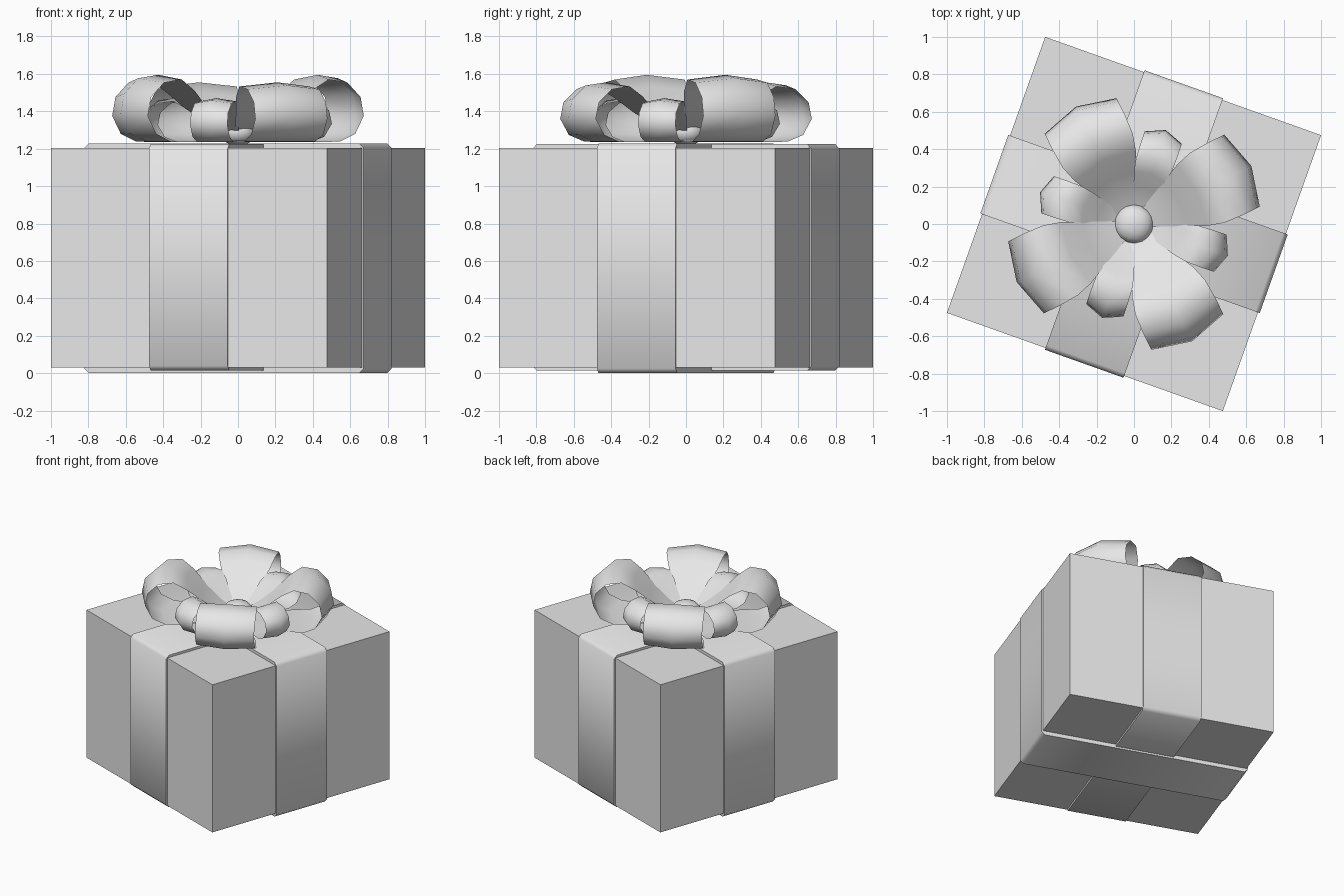
import bpy, bmesh, math
from mathutils import Matrix

cube = bpy.data.objects.get("Cube")
if cube:
    bpy.data.objects.remove(cube, do_unlink=True)

grey = bpy.data.materials.new("light_grey")
grey.use_nodes = True
grey.diffuse_color = (0.8, 0.8, 0.8, 1)
grey.node_tree.nodes["Principled BSDF"].inputs["Base Color"].default_value = (0.8, 0.8, 0.8, 1)

TURN = math.radians(-19.6)
HALF = 0.783


def finish(name, bm, turn, smooth_angle=None):
    bmesh.ops.recalc_face_normals(bm, faces=bm.faces)
    mesh = bpy.data.meshes.new(name)
    bm.to_mesh(mesh)
    bm.free()
    mesh.materials.append(grey)
    obj = bpy.data.objects.new(name, mesh)
    bpy.context.collection.objects.link(obj)
    obj.rotation_euler.z = turn
    if smooth_angle:
        bpy.ops.object.select_all(action='DESELECT')
        obj.select_set(True)
        bpy.context.view_layer.objects.active = obj
        bpy.ops.object.shade_smooth_by_angle(angle=math.radians(smooth_angle))
    return obj


# Box body
bm = bmesh.new()
bmesh.ops.create_cube(bm, size=1, matrix=Matrix.Translation((0, 0, 0.618))
                      @ Matrix.Diagonal((2 * HALF, 2 * HALF, 1.174, 1)))
finish("box", bm, TURN)


# Ribbon bands: chamfered outline extruded across the width
def band(name, turn, low, high, half_width=0.223, out=HALF + 0.01, cut=0.025):
    side = [(out - cut, low), (out, low + cut), (out, high - cut), (out - cut, high)]
    outline = side + [(-x, z) for x, z in reversed(side)]
    bm = bmesh.new()
    face = bm.faces.new([bm.verts.new((x, -half_width, z)) for x, z in outline])
    new = bmesh.ops.extrude_face_region(bm, geom=[face])["geom"]
    bmesh.ops.translate(bm, vec=(0, 2 * half_width, 0),
                        verts=[v for v in new if isinstance(v, bmesh.types.BMVert)])
    finish(name, bm, turn, 60)


band("ribbon_band_across", TURN, 0.0, 1.228)
band("ribbon_band_front_to_back", TURN + math.pi / 2, 0.014, 1.224)

# Bow loops: (reach, height, half width) along the strip, as shares of the full size
LOOP = [(0.08, 0.03, 0.2), (0.35, 0.01, 0.57), (0.58, 0, 0.86), (0.78, 0.01, 0.98),
        (0.92, 0.13, 1), (1, 0.42, 1), (0.97, 0.72, 1), (0.85, 0.95, 1),
        (0.68, 1, 0.97), (0.54, 0.82, 0.85), (0.38, 0.53, 0.62), (0.22, 0.3, 0.4),
        (0.08, 0.17, 0.2)]


def bow_loop(name, angle, reach, height, half_width):
    bm = bmesh.new()
    rows = []
    for r, h, w in LOOP:
        rows.append([bm.verts.new((reach * r * (1 - 0.08 * abs(s)), s * w * half_width,
                                   1.235 + height * h * (1 - 0.07 * abs(s))))
                     for s in (-1, 0, 1)])
    for a, b in zip(rows, rows[1:]):
        for i in range(2):
            bm.faces.new((a[i], a[i + 1], b[i + 1], b[i]))
    finish(name, bm, angle, 80)


for i in range(4):
    angle = math.radians(26.3 + 90 * i)
    bow_loop(f"large_bow_loop_{i + 1}", angle, 0.70, 0.32 if i % 2 else 0.36, 0.215)
    bow_loop(f"small_bow_loop_{i + 1}", angle + math.pi / 4, 0.53, 0.235, 0.105)

# Rounded knot in the middle
bm = bmesh.new()
bmesh.ops.create_cube(bm, size=1, matrix=Matrix.Translation((0, 0, 1.29))
                      @ Matrix.Diagonal((0.25, 0.25, 0.17, 1)))
knot = finish("bow_knot", bm, TURN, 180)
rounding = knot.modifiers.new("rounding", 'SUBSURF')
rounding.levels = rounding.render_levels = 2
